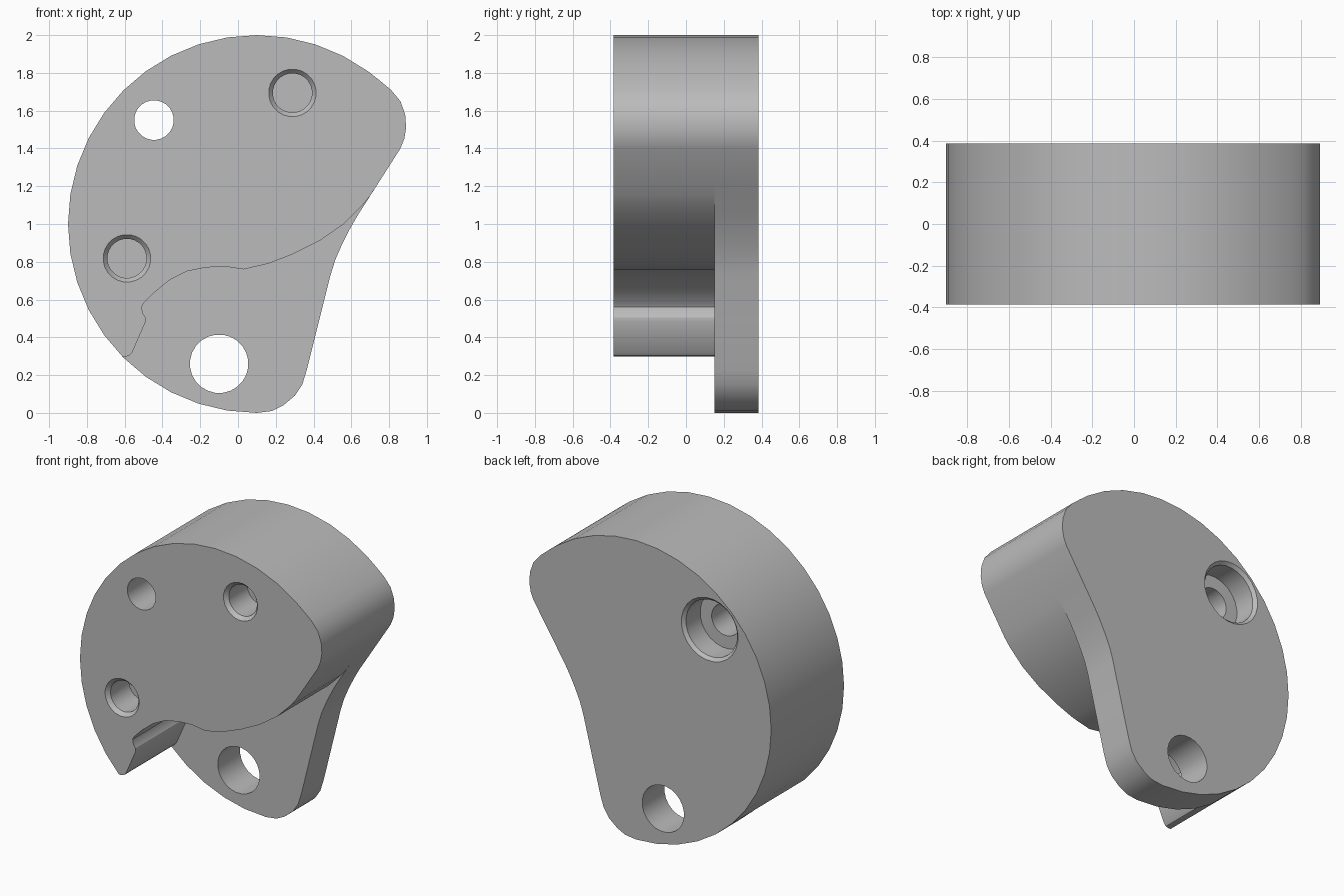
import bpy
import bmesh
from math import sin, cos, pi, radians

if "Cube" in bpy.data.objects:
    bpy.data.objects.remove(bpy.data.objects["Cube"], do_unlink=True)

FRONT, STEP, BACK = -0.385, 0.15, 0.385


def add_object(name, bm):
    bmesh.ops.recalc_face_normals(bm, faces=bm.faces)
    mesh = bpy.data.meshes.new(name)
    bm.to_mesh(mesh)
    bm.free()
    obj = bpy.data.objects.new(name, mesh)
    bpy.context.collection.objects.link(obj)
    return obj


def loft(name, rings):
    """Capped solid through rings of equal point count."""
    bm = bmesh.new()
    loops = [[bm.verts.new(p) for p in ring] for ring in rings]
    for a, b in zip(loops, loops[1:]):
        for i in range(len(a)):
            j = (i + 1) % len(a)
            bm.faces.new((a[i], a[j], b[j], b[i]))
    bm.faces.new(loops[0])
    bm.faces.new(loops[-1][::-1])
    return add_object(name, bm)


def extrude(name, outline, y0, y1):
    return loft(name, [[(x, y, z) for x, z in outline] for y in (y0, y1)])


def bore(name, x, z, steps, sides=24):
    """Round cutter along y, with (y, radius) steps."""
    turns = [2 * pi * (i + 0.5) / sides for i in range(sides)]
    return loft(name, [[(x + r * cos(a), y, z + r * sin(a)) for a in turns]
                       for y, r in steps])


# Main block: large arc, rounded upper corner, curved right flank, rounded foot
arc = [(0.1 + cos(radians(a)), 1 + sin(radians(a))) for a in range(54, 271, 9)]
flank = [(0.18, 0.01), (0.24, 0.04), (0.30, 0.09), (0.34, 0.15), (0.365, 0.23),
         (0.43, 0.49), (0.49, 0.73), (0.515, 0.81), (0.55, 0.89), (0.59, 0.97),
         (0.63, 1.04), (0.74, 1.212), (0.86, 1.4), (0.88, 1.45), (0.89, 1.51),
         (0.885, 1.58), (0.86, 1.65), (0.81, 1.71), (0.75, 1.76)]
block = extrude("cam_block", arc + flank, FRONT, BACK)

# Front relief below the wavy edge leaves the thin back plate
wave = [(0.74, 1.212), (0.70, 1.15), (0.66, 1.1), (0.56, 1.0), (0.43, 0.91),
        (0.29, 0.84), (0.16, 0.79), (0.03, 0.76), (-0.07, 0.775),
        (-0.17, 0.77), (-0.27, 0.75), (-0.36, 0.705), (-0.44, 0.64),
        (-0.5, 0.58), (-0.51, 0.56), (-0.505, 0.53), (-0.49, 0.505),
        (-0.49, 0.48), (-0.56, 0.32), (-0.575, 0.303), (-0.595, 0.298)]
outside = [(-0.65, 0.298), (-0.8, -0.2), (1.2, -0.2), (1.2, 1.212)]
cutters = [extrude("front_relief", wave + outside, -0.6, STEP)]

# Through hole in the plate, and a bolt hole counterbored from the back
cutters.append(bore("plate_hole", -0.1, 0.26, [(-0.6, 0.155), (0.6, 0.155)]))
cutters.append(bore("bolt_hole", -0.445, 1.55,
                    [(-0.6, 0.105), (BACK - 0.17, 0.105), (BACK - 0.17, 0.19),
                     (BACK - 0.02, 0.19), (BACK, 0.21), (0.6, 0.21)]))

# Blind chamfered holes in the front
for name, x, z in (("upper_blind_hole", 0.288, 1.694),
                   ("lower_blind_hole", -0.588, 0.818)):
    cutters.append(bore(name, x, z, [(-0.6, 0.126), (FRONT, 0.126),
                                     (FRONT + 0.025, 0.104),
                                     (FRONT + 0.22, 0.104)]))

# Cut everything, then drop the helpers
bpy.ops.object.select_all(action='DESELECT')
bpy.context.view_layer.objects.active = block
block.select_set(True)
for cutter in cutters:
    cutter.hide_render = True
    mod = block.modifiers.new(cutter.name, 'BOOLEAN')
    mod.operation = 'DIFFERENCE'
    mod.solver = 'EXACT'
    mod.object = cutter
    bpy.ops.object.modifier_apply(modifier=mod.name)
for cutter in cutters:
    bpy.data.objects.remove(cutter, do_unlink=True)

# Single grey finish
grey = bpy.data.materials.new("plain_grey")
grey.use_nodes = True
colour = (0.5, 0.5, 0.5, 1)
grey.diffuse_color = colour
grey.node_tree.nodes["Principled BSDF"].inputs["Base Color"].default_value = colour
block.data.materials.clear()
block.data.materials.append(grey)
for face in block.data.polygons:
    face.material_index = 0
bpy.ops.object.shade_smooth_by_angle(angle=radians(30))
